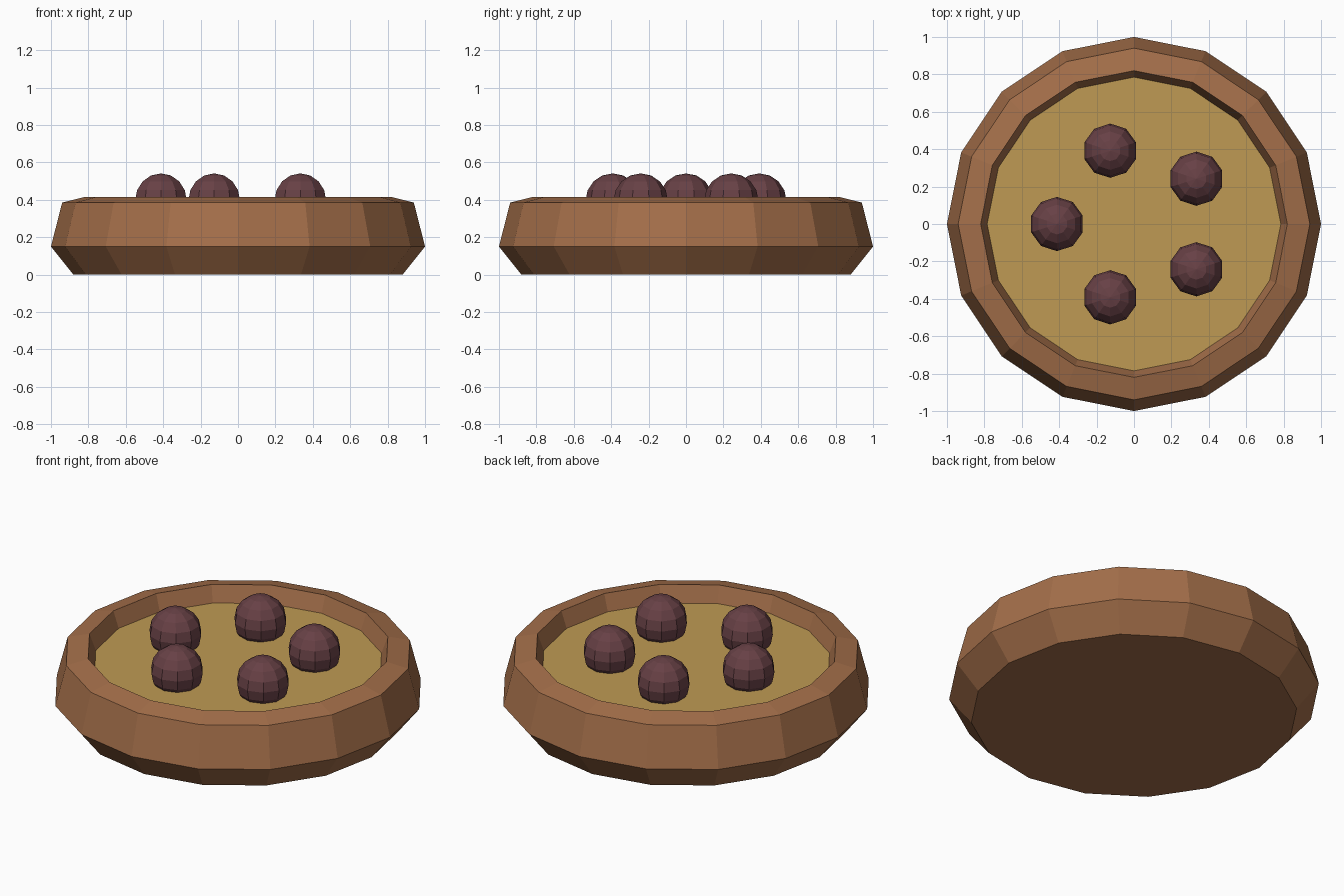
import bpy, bmesh, math

cube = bpy.data.objects.get("Cube")
if cube:
    bpy.data.objects.remove(cube, do_unlink=True)


def material(name, color):
    mat = bpy.data.materials.new(name)
    mat.use_nodes = True
    mat.diffuse_color = (*color, 1)
    mat.node_tree.nodes["Principled BSDF"].inputs["Base Color"].default_value = (*color, 1)
    return mat


def add_object(name, bm, mat):
    mesh = bpy.data.meshes.new(name)
    bmesh.ops.recalc_face_normals(bm, faces=bm.faces)
    bm.to_mesh(mesh)
    bm.free()
    mesh.materials.append(mat)
    obj = bpy.data.objects.new(name, mesh)
    bpy.context.collection.objects.link(obj)
    return obj


def ring(bm, radius, z):
    steps = [2 * math.pi * i / SIDES for i in range(SIDES)]
    return [bm.verts.new((radius * math.cos(a), radius * math.sin(a), z)) for a in steps]


SIDES = 16
FILL_RADIUS, FILL_Z = 0.785, 0.32
crust_mat = material("baked crust", (0.37, 0.158, 0.068))
filling_mat = material("golden filling", (0.52, 0.323, 0.087))
berry_mat = material("dark berry", (0.137, 0.052, 0.060))

# Crust: faceted bowl with a flared side and a sloping rim
profile = [(0.88, 0), (1, 0.15), (0.94, 0.385), (0.82, 0.415), (FILL_RADIUS, FILL_Z)]
bm = bmesh.new()
rings = [ring(bm, r, z) for r, z in profile]
for low, high in zip(rings, rings[1:]):
    for i in range(SIDES):
        j = (i + 1) % SIDES
        bm.faces.new((low[i], low[j], high[j], high[i]))
bm.faces.new(rings[0][::-1])
add_object("crust", bm, crust_mat)

# Filling: flat disc closing the inside of the crust
bm = bmesh.new()
disc = bm.faces.new(ring(bm, FILL_RADIUS, FILL_Z))
filling = add_object("filling", bm, filling_mat)
if filling.data.polygons[0].normal.z < 0:
    filling.data.flip_normals()

# Berries: five faceted balls half sunk into the filling
for k in range(5):
    bm = bmesh.new()
    bmesh.ops.create_uvsphere(bm, u_segments=10, v_segments=8, radius=0.145)
    berry = add_object(f"berry_{k + 1}", bm, berry_mat)
    angle = math.pi + k * 2 * math.pi / 5
    berry.location = (0.412 * math.cos(angle), 0.412 * math.sin(angle), 0.396)
